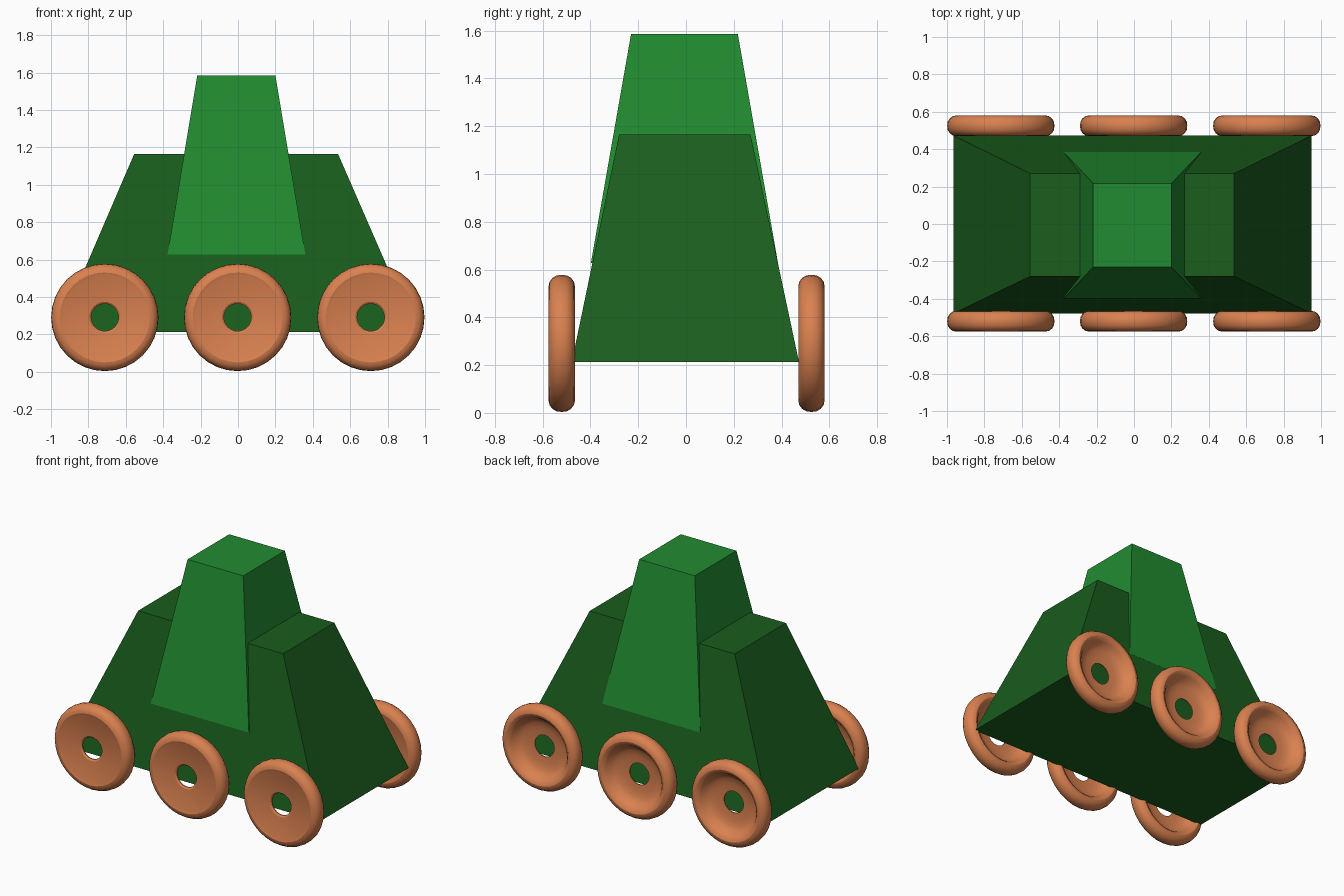
import bpy, bmesh
from math import cos, sin, pi

if "Cube" in bpy.data.objects:
    bpy.data.objects.remove(bpy.data.objects["Cube"])


def material(name, rgb):
    m = bpy.data.materials.new(name)
    m.diffuse_color = (*rgb, 1)
    m.use_nodes = True
    m.node_tree.nodes["Principled BSDF"].inputs["Base Color"].default_value = m.diffuse_color
    return m


def add_object(name, bm, mat, location=(0, 0, 0)):
    bmesh.ops.recalc_face_normals(bm, faces=bm.faces)
    mesh = bpy.data.meshes.new(name)
    bm.to_mesh(mesh)
    bm.free()
    mesh.materials.append(mat)
    ob = bpy.data.objects.new(name, mesh)
    ob.location = location
    bpy.context.collection.objects.link(ob)
    return ob


def tapered_block(name, bottom, top, mat):
    """Each level is (x0, x1, y0, y1, z)."""
    bm = bmesh.new()
    rings = []
    for x0, x1, y0, y1, z in (bottom, top):
        rings.append([bm.verts.new((x, y, z)) for x, y in
                      ((x0, y0), (x1, y0), (x1, y1), (x0, y1))])
    for ring in rings:
        bm.faces.new(ring)
    for i in range(4):
        j = (i + 1) % 4
        bm.faces.new((rings[0][i], rings[0][j], rings[1][j], rings[1][i]))
    return add_object(name, bm, mat)


def lathe_y(name, profile, sides, mat, location):
    """Revolve a closed (radius, y) profile around the y axis."""
    bm = bmesh.new()
    rings = [[bm.verts.new((r * cos(2 * pi * i / sides), y, r * sin(2 * pi * i / sides)))
              for r, y in profile] for i in range(sides)]
    n = len(profile)
    for i in range(sides):
        a, b = rings[i], rings[(i + 1) % sides]
        for k in range(n):
            m = (k + 1) % n
            bm.faces.new((a[k], a[m], b[m], b[k]))
    return add_object(name, bm, mat, location)


dark_green = material("dark_green", (0.010, 0.110, 0.012))
green = material("green", (0.015, 0.260, 0.030))
orange = material("orange", (0.70, 0.22, 0.08))

# Hull and turret
tapered_block("hull", (-0.965, 0.95, -0.478, 0.473, 0.212),
              (-0.555, 0.535, -0.28, 0.27, 1.165), dark_green)
tapered_block("turret", (-0.377, 0.36, -0.398, 0.385, 0.627),
              (-0.218, 0.20, -0.23, 0.217, 1.585), green)

# Wheels: thin web near the front face, deep dish at the back, rounded tyre
wheel_profile = [
    (0.073, -0.028), (0.083, -0.036), (0.225, -0.050), (0.240, -0.055),
    (0.258, -0.051), (0.274, -0.039), (0.284, -0.022), (0.287, 0.0),
    (0.284, 0.022), (0.274, 0.039), (0.258, 0.051), (0.240, 0.055),
    (0.222, 0.049), (0.208, 0.034), (0.190, 0.006), (0.160, -0.010),
    (0.120, -0.018), (0.073, -0.021)]
wheels = []
for side, y in (("front", -0.52), ("back", 0.525)):
    for pos, x in (("left", -0.712), ("middle", -0.002), ("right", 0.71)):
        wheels.append(lathe_y(f"{side}_{pos}_wheel", wheel_profile, 32, orange,
                              (x, y, 0.291)))

# Smooth wheels, keeping the hub edge crisp
bpy.ops.object.select_all(action='DESELECT')
for w in wheels:
    w.select_set(True)
bpy.context.view_layer.objects.active = wheels[0]
bpy.ops.object.shade_smooth_by_angle(angle=pi / 6)
